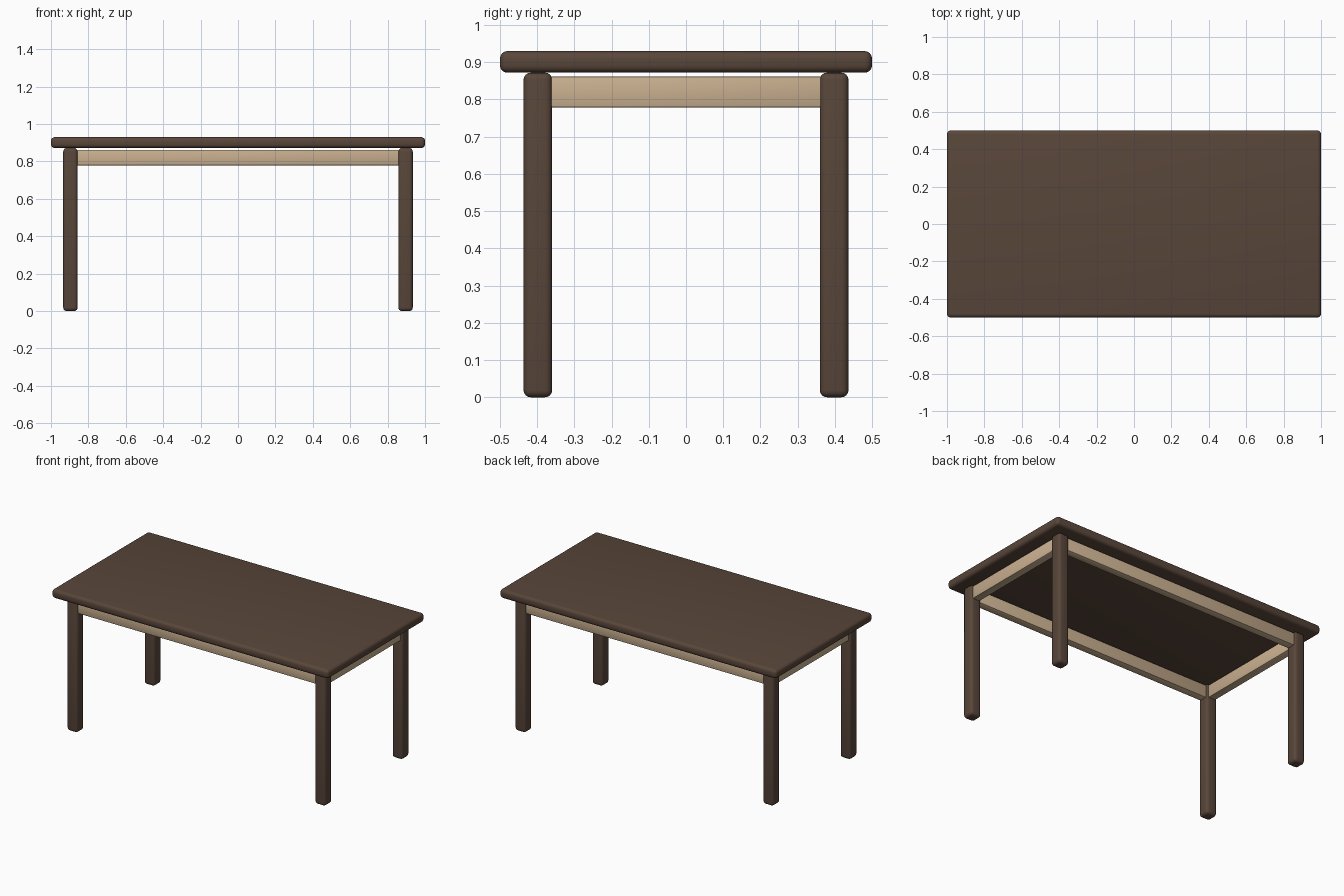
import bpy
import math

cube = bpy.data.objects.get("Cube")
if cube:
    bpy.data.objects.remove(cube, do_unlink=True)


def make_material(name, rgb):
    mat = bpy.data.materials.new(name)
    mat.use_nodes = True
    mat.diffuse_color = (*rgb, 1)
    mat.node_tree.nodes["Principled BSDF"].inputs["Base Color"].default_value = (*rgb, 1)
    return mat


dark_wood = make_material("dark wood", (0.098, 0.061, 0.042))
light_wood = make_material("light wood", (0.59, 0.434, 0.279))


def rounded_box(name, centre, size, radius, segments, mat):
    """Box with softened edges, smooth shaded."""
    bpy.ops.mesh.primitive_cube_add(size=1, location=centre)
    obj = bpy.context.object
    obj.name = name
    obj.scale = size
    bpy.ops.object.transform_apply(location=False, rotation=False, scale=True)
    obj.data.materials.append(mat)
    bevel = obj.modifiers.new("soft edges", 'BEVEL')
    bevel.width = radius
    bevel.segments = segments
    bpy.ops.object.modifier_apply(modifier=bevel.name)
    bpy.ops.object.shade_smooth_by_angle(angle=math.radians(40))
    return obj


LEG_X, LEG_Y, LEG_W = 0.896, 0.398, 0.077
SLAB_BOTTOM, SLAB_TOP = 0.872, 0.93

# Table top
rounded_box("table_top", (0, 0, (SLAB_BOTTOM + SLAB_TOP) / 2),
            (2, 1, SLAB_TOP - SLAB_BOTTOM), 0.02, 4, dark_wood)

# Four legs
for depth, sy in (("front", -1), ("back", 1)):
    for side, sx in (("right", -1), ("left", 1)):
        rounded_box(f"{depth}_{side}_leg", (sx * LEG_X, sy * LEG_Y, SLAB_BOTTOM / 2),
                    (LEG_W, LEG_W, SLAB_BOTTOM), 0.019, 4, dark_wood)

# Apron rails between the legs, just below the top
RAIL_Z, RAIL_H, RAIL_T = 0.82, 0.084, 0.052
for s, long_name, short_name in ((-1, "front_rail", "right_rail"), (1, "back_rail", "left_rail")):
    rounded_box(long_name, (0, s * LEG_Y, RAIL_Z),
                (2 * LEG_X - 0.06, RAIL_T, RAIL_H), 0.006, 2, light_wood)
    rounded_box(short_name, (s * LEG_X, 0, RAIL_Z),
                (RAIL_T, 2 * LEG_Y - 0.06, RAIL_H), 0.006, 2, light_wood)
